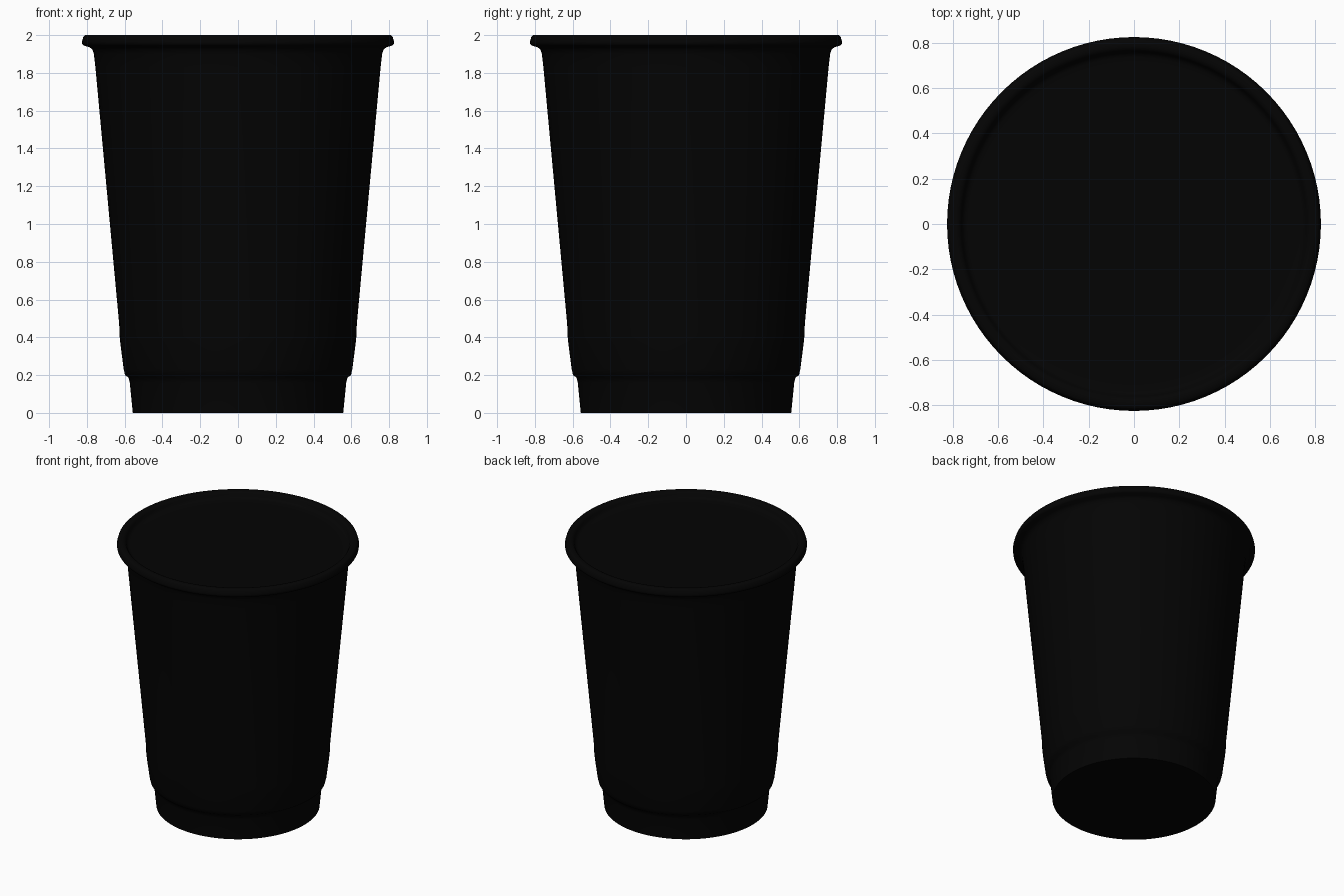
import bpy, bmesh, math

cube = bpy.data.objects.get("Cube")
if cube:
    bpy.data.objects.remove(cube, do_unlink=True)

SEGMENTS = 96


def make_material(name, color):
    mat = bpy.data.materials.new(name)
    mat.use_nodes = True
    mat.diffuse_color = color
    mat.node_tree.nodes["Principled BSDF"].inputs["Base Color"].default_value = color
    return mat


def lathe(name, profile, mat):
    """Spin an (r, z) profile around the z axis."""
    bm = bmesh.new()
    verts = [bm.verts.new((r, 0, z)) for r, z in profile]
    edges = [bm.edges.new(pair) for pair in zip(verts, verts[1:])]
    bmesh.ops.spin(bm, geom=verts + edges, cent=(0, 0, 0), axis=(0, 0, 1),
                   angle=math.tau, steps=SEGMENTS, use_merge=False)
    bmesh.ops.remove_doubles(bm, verts=bm.verts, dist=0.0005)
    bmesh.ops.recalc_face_normals(bm, faces=bm.faces)
    mesh = bpy.data.meshes.new(name)
    bm.to_mesh(mesh)
    bm.free()
    mesh.materials.append(mat)
    obj = bpy.data.objects.new(name, mesh)
    bpy.context.collection.objects.link(obj)
    bpy.ops.object.select_all(action='DESELECT')
    obj.select_set(True)
    bpy.context.view_layer.objects.active = obj
    bpy.ops.object.shade_smooth_by_angle(angle=math.radians(50))


black = make_material("black plastic", (0.0011, 0.0011, 0.0011, 1))

# Base, stepped foot, tapered wall, rolled rim, and a shallow dished top
foot = [(0, 0), (0.557, 0), (0.573, 0.16), (0.58, 0.187), (0.598, 0.2)]
wall = [(0.605, 0.23), (0.622, 0.36), (0.627, 0.41), (0.629, 0.47),
        (0.755, 1.83), (0.763, 1.9), (0.772, 1.926)]
rim = [(0.788, 1.937), (0.815, 1.944), (0.825, 1.952), (0.826, 1.965),
       (0.819, 1.99), (0.81, 2.0), (0.785, 2.0)]
top = [(0.772, 1.995), (0.764, 1.984), (0.758, 1.97), (0.748, 1.96),
       (0.735, 1.956), (0.7, 1.955), (0, 1.955)]
lathe("cup_body", foot + wall + rim + top, black)
